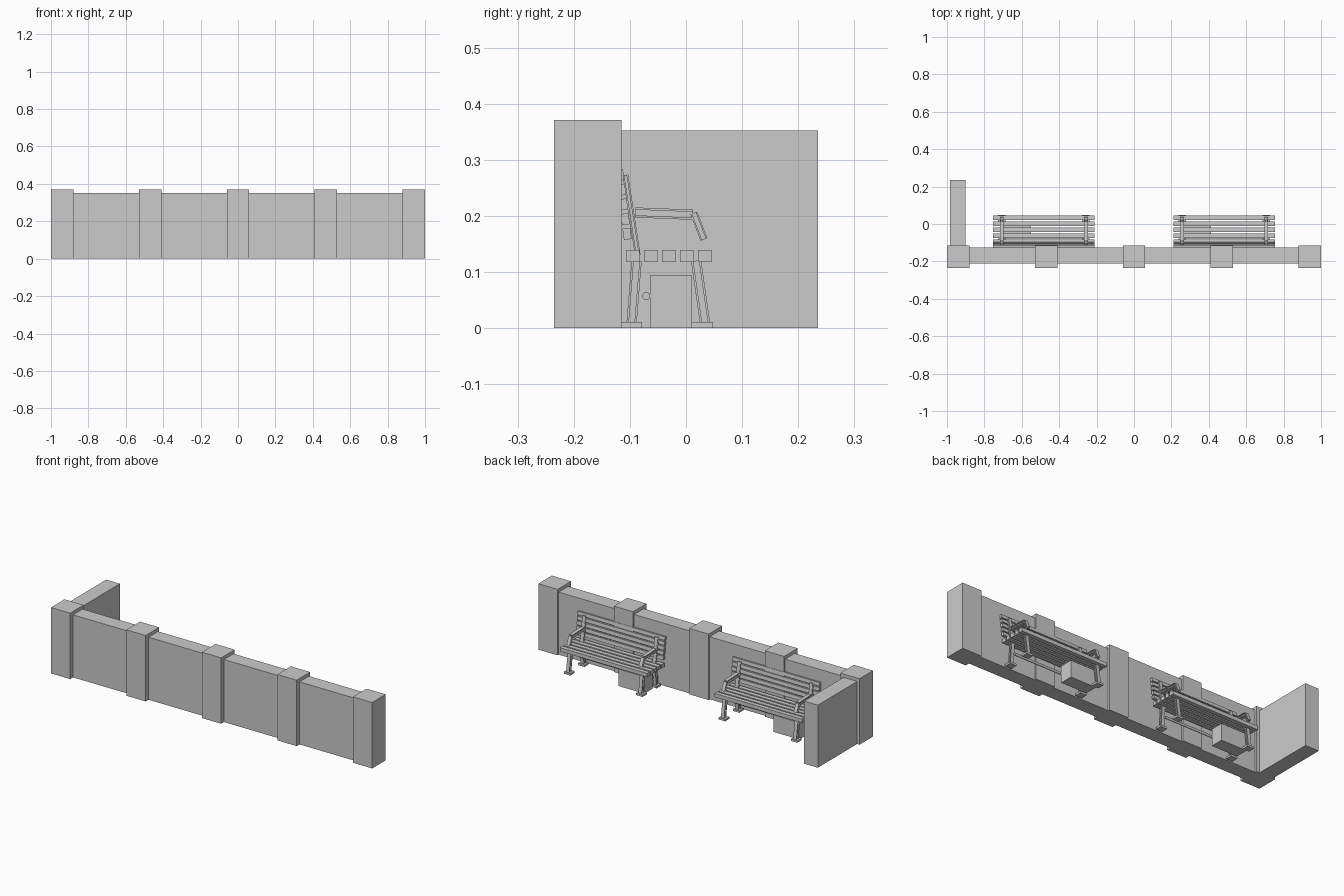
import bpy, bmesh, math
from mathutils import Vector, Matrix

cube = bpy.data.objects.get("Cube")
if cube:
    bpy.data.objects.remove(cube)

# Single plain grey
grey = bpy.data.materials.new("plain_grey")
grey.use_nodes = True
tone = (0.6, 0.6, 0.6, 1)
grey.diffuse_color = tone
grey.node_tree.nodes["Principled BSDF"].inputs["Base Color"].default_value = tone


def finish(name, bm):
    bmesh.ops.recalc_face_normals(bm, faces=bm.faces)
    mesh = bpy.data.meshes.new(name)
    bm.to_mesh(mesh)
    bm.free()
    mesh.materials.append(grey)
    obj = bpy.data.objects.new(name, mesh)
    bpy.context.collection.objects.link(obj)
    return obj


def box(name, x, y, z, tilt=0):
    """Box from (low, high) ranges, tilted about x at its centre."""
    ranges = (x, y, z)
    centre = Vector([(a + b) / 2 for a, b in ranges])
    size = [b - a for a, b in ranges]
    bm = bmesh.new()
    mat = Matrix.Translation(centre) @ Matrix.Rotation(tilt, 4, 'X') @ Matrix.Diagonal((*size, 1))
    bmesh.ops.create_cube(bm, size=1, matrix=mat)
    return finish(name, bm)


def beam(name, x, start, end, depth, width=0.02, flange=0.004, web=0.006):
    """I-section beam between two (y, z) points."""
    a, b = Vector((x, *start)), Vector((x, *end))
    side = Vector((1, 0, 0))
    out = (b - a).normalized().cross(side)
    w, t, d, f = width / 2, web / 2, depth / 2, depth / 2 - flange
    half = [(w, d), (w, f), (t, f), (t, -f), (w, -f), (w, -d)]
    section = half + [(-u, v) for u, v in reversed(half)]
    bm = bmesh.new()
    face = bm.faces.new([bm.verts.new(a + side * u + out * v) for u, v in section])
    grown = bmesh.ops.extrude_face_region(bm, geom=[face])
    bmesh.ops.translate(bm, vec=b - a,
                        verts=[g for g in grown["geom"] if isinstance(g, bmesh.types.BMVert)])
    return finish(name, bm)


# Walls and pillars
box("long_wall", (-0.94, 0.94), (-0.21, -0.125), (0, 0.352))
box("side_wall", (-0.985, -0.9), (-0.2, 0.235), (0, 0.352))
for i in range(5):
    x = -0.94 + i * 0.47
    box("pillar", (x - 0.06, x + 0.06), (-0.235, -0.115), (0, 0.371))


def bench(cx):
    span = (cx - 0.272, cx + 0.272)
    # Seat and backrest slats
    for i in range(5):
        y = -0.095 + i * 0.0322
        box("seat_slat", span, (y - 0.012, y + 0.012), (0.118, 0.139))
        z, y = 0.168 + i * 0.0262, -0.105 - i * 0.0033
        box("back_slat", span, (y - 0.007, y + 0.007), (z - 0.01, z + 0.01), math.radians(8))
    # Cast frames at both ends
    for x in (cx - 0.225, cx + 0.225):
        beam("front_leg", x, (0.034, 0.008), (0.018, 0.12), 0.018)
        beam("back_leg", x, (-0.097, 0.008), (-0.088, 0.12), 0.018)
        beam("back_post", x, (-0.086, 0.13), (-0.108, 0.273), 0.01, flange=0.003)
        beam("armrest", x, (-0.09, 0.206), (0.012, 0.202), 0.018)
        beam("armrest_tip", x, (0.014, 0.205), (0.032, 0.158), 0.013, flange=0.003)
        for y in (0.029, -0.097):
            box("foot_plate", (x - 0.02, x + 0.02), (y - 0.019, y + 0.019), (0, 0.011))
    # Rod between the back legs
    bm = bmesh.new()
    bmesh.ops.create_cone(bm, cap_ends=True, segments=16, radius1=0.007, radius2=0.007, depth=0.45,
                          matrix=Matrix.Translation((cx, -0.071, 0.057)) @ Matrix.Rotation(math.pi / 2, 4, 'Y'))
    rod = finish("cross_rod", bm)
    for p in rod.data.polygons:
        p.use_smooth = len(p.vertices) == 4
    # Storage box below the seat
    box("under_seat_box", (cx - 0.23, cx - 0.07), (-0.064, 0.01), (0, 0.095))


for cx in (-0.482, 0.482):
    bench(cx)
